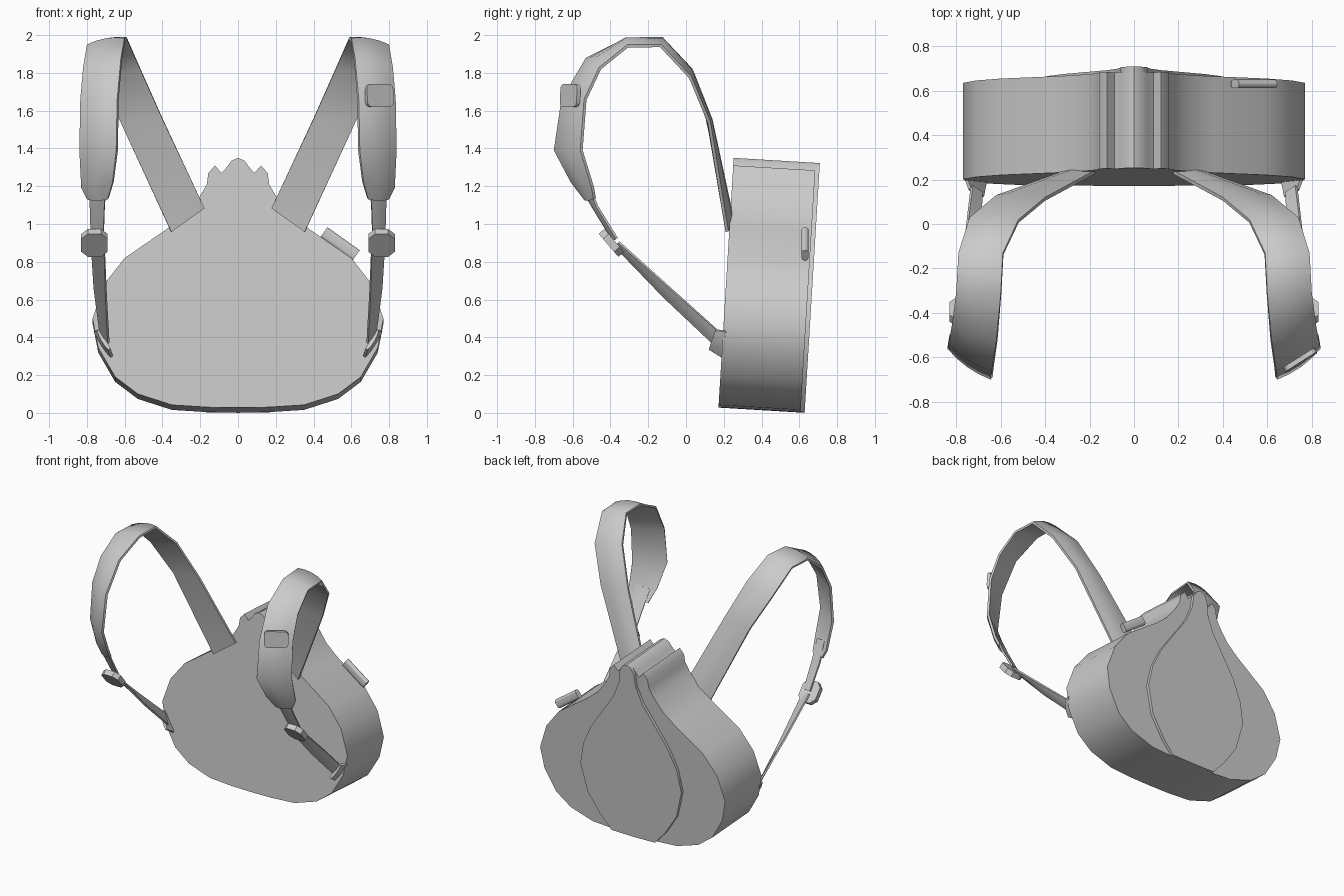
import bpy, bmesh, math
from mathutils import Vector, Matrix

cube = bpy.data.objects.get("Cube")
if cube:
    bpy.data.objects.remove(cube, do_unlink=True)

grey = bpy.data.materials.new("plain_grey")
grey.use_nodes = True
grey.diffuse_color = (0.6, 0.6, 0.6, 1)
grey.node_tree.nodes["Principled BSDF"].inputs["Base Color"].default_value = (0.6, 0.6, 0.6, 1)


def finish(name, bm, mirror=False, angle=40):
    """Turn a bmesh into a shaded object, optionally mirrored across x."""
    bmesh.ops.recalc_face_normals(bm, faces=bm.faces)
    mesh = bpy.data.meshes.new(name)
    bm.to_mesh(mesh)
    bm.free()
    mesh.materials.append(grey)
    ob = bpy.data.objects.new(name, mesh)
    bpy.context.collection.objects.link(ob)
    bpy.ops.object.select_all(action='DESELECT')
    ob.select_set(True)
    bpy.context.view_layer.objects.active = ob
    bpy.ops.object.shade_smooth_by_angle(angle=math.radians(angle))
    if mirror:
        ob.modifiers.new("Mirror", 'MIRROR').use_axis[0] = True
    return ob


def loft(name, rings, mirror=False, angle=40):
    """Skin closed rings of equal length and cap both ends."""
    bm = bmesh.new()
    rows = [[bm.verts.new(p) for p in ring] for ring in rings]
    for a, b in zip(rows, rows[1:]):
        for i in range(len(a)):
            j = (i + 1) % len(a)
            bm.faces.new((a[i], a[j], b[j], b[i]))
    bm.faces.new(rows[0])
    bm.faces.new(rows[-1])
    return finish(name, bm, mirror, angle)


def slab(name, half, d0, d1):
    """Extrude a symmetrical outline along the bag's slightly tilted depth."""
    outline = half + [(-x, z) for x, z in reversed(half) if x > 0]

    def place(x, z, d):
        return Vector((x, 0.172 + (z - 0.03) * 0.061 + d * 0.998, z - d * 0.06))
    return loft(name, [[place(x, z, d) for x, z in outline] for d in (d0, d1)])


def ribbon(name, stations, thick, crown):
    """Band through (inner edge, outer edge) pairs, with a raised middle."""
    pairs = [(Vector(a), Vector(b)) for a, b in stations]
    mids = [(a + b) / 2 for a, b in pairs]
    rings = []
    for k, (a, b) in enumerate(pairs):
        along = mids[min(k + 1, len(mids) - 1)] - mids[max(k - 1, 0)]
        n = along.cross(b - a).normalized()
        q = (b - a) / 4
        rings.append([a, a + q + n * crown * 0.75, mids[k] + n * crown,
                      b - q + n * crown * 0.75, b, b - n * thick,
                      mids[k] - n * thick, a - n * thick])
    return loft(name, rings, mirror=True, angle=50)


def plate(name, centre, u, v, size, bevel, mirror=False, sides=2):
    """Box with rounded corners lying in the plane of u and v."""
    u = Vector(u).normalized()
    n = u.cross(Vector(v)).normalized()
    v = n.cross(u)
    bm = bmesh.new()
    bmesh.ops.create_cube(bm, size=1)
    bmesh.ops.scale(bm, vec=size, verts=bm.verts)
    corners = [e for e in bm.edges
               if abs((e.verts[0].co - e.verts[1].co).z) > 1e-5]
    bmesh.ops.bevel(bm, geom=corners, offset=bevel, segments=sides,
                    profile=0.5, affect='EDGES')
    m = Matrix((u, v, n)).transposed().to_4x4()
    bmesh.ops.transform(bm, matrix=Matrix.Translation(centre) @ m, verts=bm.verts)
    return finish(name, bm, mirror)


# Bulb-shaped bag with a lobed top
slab("bag_body", [
    (0, 1.35), (0.035, 1.335), (0.06, 1.30), (0.088, 1.27), (0.122, 1.31),
    (0.157, 1.27), (0.165, 1.21), (0.20, 1.15), (0.27, 1.06), (0.36, 0.985),
    (0.60, 0.82), (0.71, 0.68), (0.77, 0.50), (0.74, 0.345), (0.65, 0.19),
    (0.53, 0.10), (0.35, 0.042), (0.16, 0.03), (0, 0.028)], 0, 0.435)

# Raised teardrop segment on the back
slab("back_segment", [
    (0, 1.35), (0.035, 1.335), (0.06, 1.29), (0.07, 1.20), (0.12, 1.08),
    (0.21, 0.95), (0.32, 0.79), (0.39, 0.64), (0.42, 0.48), (0.37, 0.28),
    (0.27, 0.13), (0.18, 0.031), (0, 0.028)], 0.43, 0.457)

# Padded shoulder straps
ribbon("shoulder_strap", [
    ((0.18, 0.24, 1.085), (0.355, 0.225, 0.96)),
    ((0.40, 0.12, 1.56), (0.62, 0.13, 1.54)),
    ((0.52, 0.02, 1.83), (0.74, 0.03, 1.78)),
    ((0.59, -0.13, 1.99), (0.79, -0.13, 1.95)),
    ((0.60, -0.32, 1.985), (0.80, -0.31, 1.95)),
    ((0.62, -0.53, 1.88), (0.82, -0.46, 1.83)),
    ((0.64, -0.66, 1.66), (0.835, -0.54, 1.66)),
    ((0.645, -0.70, 1.39), (0.84, -0.56, 1.39)),
    ((0.665, -0.61, 1.22), (0.83, -0.50, 1.19)),
    ((0.69, -0.54, 1.13), (0.80, -0.49, 1.13))], 0.016, 0.016)

# Narrow webbing above and below the buckles
ribbon("upper_webbing", [
    ((0.70, -0.575, 1.22), (0.79, -0.535, 1.24)),
    ((0.708, -0.50, 1.09), (0.785, -0.475, 1.09)),
    ((0.715, -0.39, 0.91), (0.78, -0.37, 0.92))], 0.012, 0.006)
ribbon("lower_webbing", [
    ((0.71, -0.38, 0.88), (0.78, -0.36, 0.90)),
    ((0.702, -0.12, 0.61), (0.765, -0.09, 0.66)),
    ((0.69, 0.14, 0.365), (0.735, 0.17, 0.43))], 0.012, 0.004)

# Anchor tabs where the webbing meets the bag
ribbon("webbing_anchor", [
    ((0.688, 0.12, 0.335), (0.745, 0.155, 0.435)),
    ((0.672, 0.20, 0.285), (0.765, 0.21, 0.43))], 0.015, 0.008)

# Eight-sided buckles
plate("strap_buckle", (0.76, -0.395, 0.90), (1, 0, 0), (0, -0.65, 0.76),
      (0.14, 0.16, 0.04), 0.035, mirror=True, sides=1)

# Patch on the left strap
plate("strap_patch", (0.748, -0.613, 1.68), (0.82, 0.52, 0), (0.05, 0.10, 1),
      (0.165, 0.12, 0.022), 0.025, sides=3)

# Rounded bar resting on the left shoulder of the bag
plate("side_bar", (0.54, 0.63, 0.895), (0, 1, 0), (0.58, 0, 0.815),
      (0.038, 0.066, 0.21), 0.0185, sides=4)
